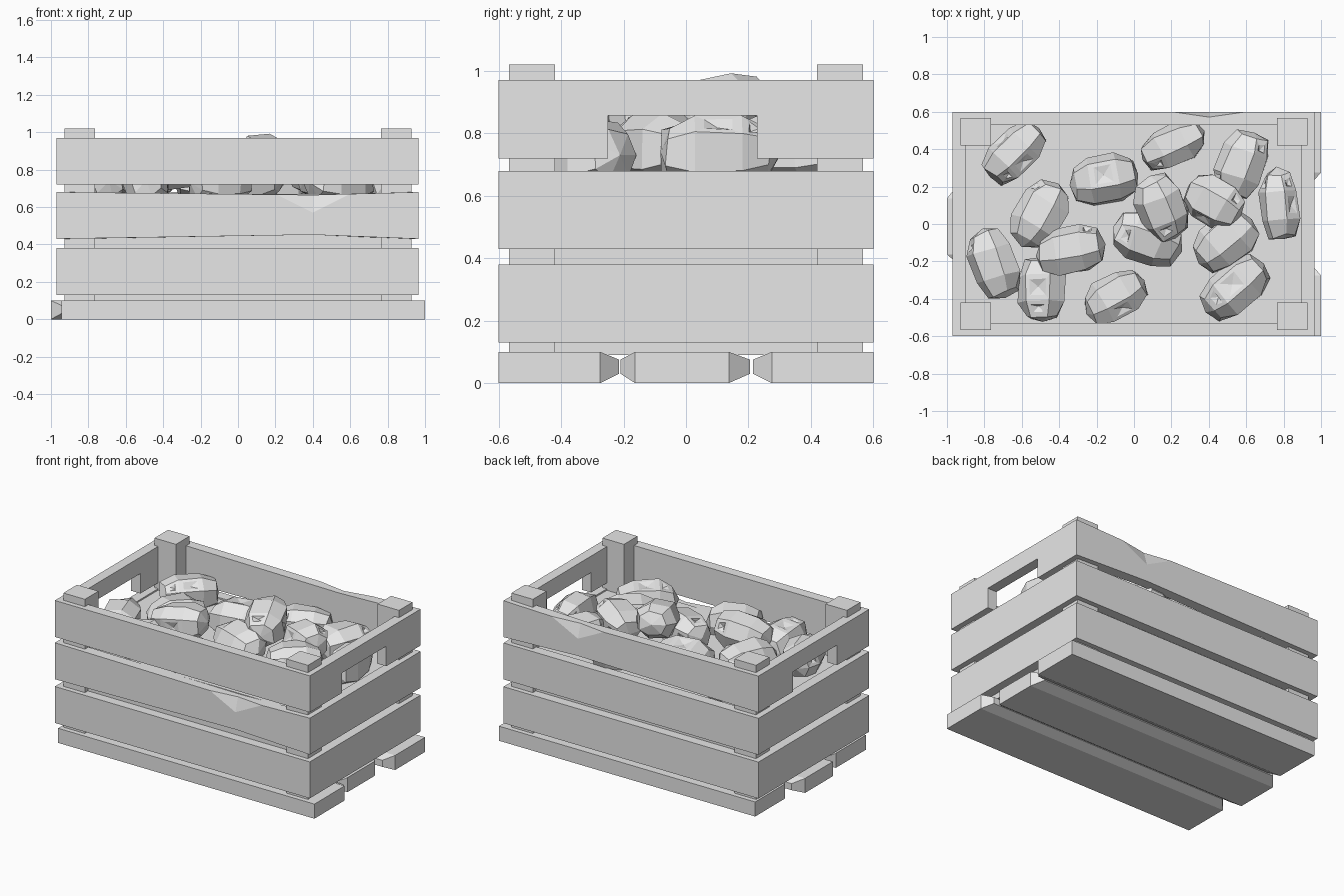
import bpy, bmesh, math, random
from mathutils import Vector, Matrix, Euler

if "Cube" in bpy.data.objects:
    bpy.data.objects.remove(bpy.data.objects["Cube"])

grey = bpy.data.materials.new("plain_grey")
grey.use_nodes = True
grey.diffuse_color = (0.8, 0.8, 0.8, 1)
grey.node_tree.nodes["Principled BSDF"].inputs["Base Color"].default_value = (0.8, 0.8, 0.8, 1)


def finish(name, bm):
    bmesh.ops.recalc_face_normals(bm, faces=bm.faces)
    mesh = bpy.data.meshes.new(name)
    bm.to_mesh(mesh)
    bm.free()
    mesh.materials.append(grey)
    obj = bpy.data.objects.new(name, mesh)
    bpy.context.collection.objects.link(obj)
    return obj


def box(name, lo, hi):
    lo, hi = Vector(lo), Vector(hi)
    bm = bmesh.new()
    bmesh.ops.create_cube(bm, size=1)
    for v in bm.verts:
        v.co = (lo + hi) / 2 + v.co * (hi - lo)
    return finish(name, bm)


def chip_cutter(x, y, z):
    """Flat diamond that knocks a splinter out of a top edge."""
    bm = bmesh.new()
    bmesh.ops.create_icosphere(bm, subdivisions=1, radius=1)
    bm.clear()
    tips = [(0.2, 0, 0), (-0.2, 0, 0), (0, 0.03, 0), (0, -0.03, 0), (0, 0, 0.1), (0, 0, -0.1)]
    for t in tips:
        bm.verts.new(Vector((x, y, z)) + Vector(t))
    bmesh.ops.convex_hull(bm, input=bm.verts[:])
    return finish("chip_cutter", bm)


def cut(obj, cutter):
    mod = obj.modifiers.new("cut", 'BOOLEAN')
    mod.operation = 'DIFFERENCE'
    mod.solver = 'EXACT'
    mod.object = cutter
    cutter.hide_render = True
    bpy.context.view_layer.objects.active = obj
    bpy.ops.object.modifier_apply(modifier=mod.name)
    bpy.data.objects.remove(cutter)


# Crate walls: one ring of boards per layer, optionally sagging on one side
X0, X1, Y, T, BEND = -0.97, 0.965, 0.6, 0.07, 0.4


def slat_ring(name, z0, z1, bent_side):
    bm = bmesh.new()

    def loop(inset, z, shift):
        a, b, y = X0 + inset, X1 - inset, Y - inset
        pts = [(a, -y), (BEND, -y), (b, -y), (b, y), (BEND, y), (a, y)]
        return [bm.verts.new((px, py, z + (shift if px == BEND and py * bent_side > 0 else 0)))
                for px, py in pts]

    loops = [loop(0, z0, 0.022), loop(0, z1, -0.015), loop(T, z1, -0.015), loop(T, z0, 0.022)]
    for k in range(4):
        p, q = loops[k], loops[(k + 1) % 4]
        for i in range(6):
            j = (i + 1) % 6
            bm.faces.new((p[i], p[j], q[j], q[i]))
    return finish(name, bm)


slat_ring("lower_slats", 0.13, 0.38, 0)
middle = slat_ring("middle_slats", 0.43, 0.68, -1)
cut(middle, chip_cutter(BEND, -Y, 0.67))
upper = slat_ring("upper_slats", 0.72, 0.97, 1)
cut(upper, chip_cutter(BEND, Y, 0.96))
cut(upper, box("handle_cutter", (-1.2, -0.25, 0.6), (1.2, 0.228, 0.857)))

# Corner posts
for sx, side in ((-1, "right"), (1, "left")):
    for sy, end in ((-1, "front"), (1, "back")):
        xs = sorted((sx * 0.765, sx * 0.928))
        ys = sorted((sy * 0.42, sy * 0.567))
        box(f"{end}_{side}_post", (xs[0], ys[0], 0.09), (xs[1], ys[1], 1.02))

# Solid filling that carries the top layer of potatoes
box("crate_filling", (-0.905, -0.535, 0.09), (0.9, 0.535, 0.67))


# Floor boards with tapered inner edges, set back at the ends
def floor_board(name, profile, x0, x1):
    bm = bmesh.new()
    ends = []
    for x, d in ((x0, 1), (x1, -1)):
        ends.append([bm.verts.new((x + d * (0.055 if 0 < z < 0.1 else 0), y, z)) for y, z in profile])
    n = len(profile)
    for i in range(n):
        j = (i + 1) % n
        bm.faces.new((ends[0][i], ends[0][j], ends[1][j], ends[1][i]))
    for e in ends:
        m = len(e)
        tips = [i for i in range(m) if 0 < profile[i][1] < 0.1]
        bm.faces.new([v for i, v in enumerate(e) if i not in tips])
        for i in tips[::2]:
            bm.faces.new([e[(i + k) % m] for k in (-1, 0, 1, 2)])
    return finish(name, bm)


outer = [(-0.6, 0), (-0.275, 0), (-0.214, 0.03), (-0.214, 0.075), (-0.275, 0.1), (-0.6, 0.1)]
inner = [(-0.163, 0), (0.137, 0), (0.205, 0.03), (0.205, 0.075), (0.137, 0.1),
         (-0.163, 0.1), (-0.21, 0.075), (-0.21, 0.03)]
floor_board("front_floor_board", outer, -0.945, 1)
floor_board("back_floor_board", [(-y, z) for y, z in outer], -0.945, 1)
floor_board("middle_floor_board", inner, -1, 0.945)


# Faceted potatoes with small eye pits
def potato(name, x, y, z, length, width, angle, tilt, seed):
    rng = random.Random(seed)
    bm = bmesh.new()
    bmesh.ops.create_uvsphere(bm, u_segments=7, v_segments=5, radius=1)
    for v in bm.verts:
        c = v.co
        v.co = Vector([math.copysign(abs(k) ** 0.8, k) for k in c]) * rng.uniform(0.93, 1.07)
    for f in rng.sample([f for f in bm.faces if len(f.verts) == 4], 3):
        bmesh.ops.inset_individual(bm, faces=[f], thickness=0.22)
        bmesh.ops.poke(bm, faces=[f], offset=-0.12)
    turn = Euler((0, math.radians(tilt), math.radians(angle))).to_matrix().to_4x4()
    size = Matrix.Diagonal((length / 2, width / 2, 0.125, 1))
    lay = Matrix.Rotation(math.radians(90), 4, 'Y')
    bm.transform(Matrix.Translation((x, y, z)) @ turn @ size @ lay)
    finish(name, bm)


potatoes = [
    (-0.64, 0.38, 0.73, 0.39, 0.24, 45, 0),
    (-0.16, 0.24, 0.74, 0.38, 0.28, 10, 0),
    (-0.50, 0.05, 0.75, 0.38, 0.27, 60, 5),
    (-0.34, -0.14, 0.82, 0.37, 0.27, 10, -8),
    (-0.75, -0.21, 0.74, 0.40, 0.26, 108, 0),
    (-0.49, -0.35, 0.73, 0.36, 0.27, 90, 5),
    (-0.10, -0.39, 0.73, 0.36, 0.25, 30, 0),
    (0.07, -0.08, 0.76, 0.38, 0.28, 160, 0),
    (0.15, 0.09, 0.87, 0.37, 0.27, 112, -12),
    (0.21, 0.42, 0.73, 0.37, 0.23, 25, 0),
    (0.43, 0.12, 0.79, 0.34, 0.26, 150, 8),
    (0.58, 0.32, 0.75, 0.38, 0.27, 70, 0),
    (0.78, 0.10, 0.74, 0.39, 0.22, 95, 0),
    (0.49, -0.09, 0.75, 0.37, 0.28, 40, 0),
    (0.54, -0.34, 0.73, 0.40, 0.26, 40, 0),
]
for n, p in enumerate(potatoes):
    potato(f"potato_{n + 1}", *p, seed=n + 3)
